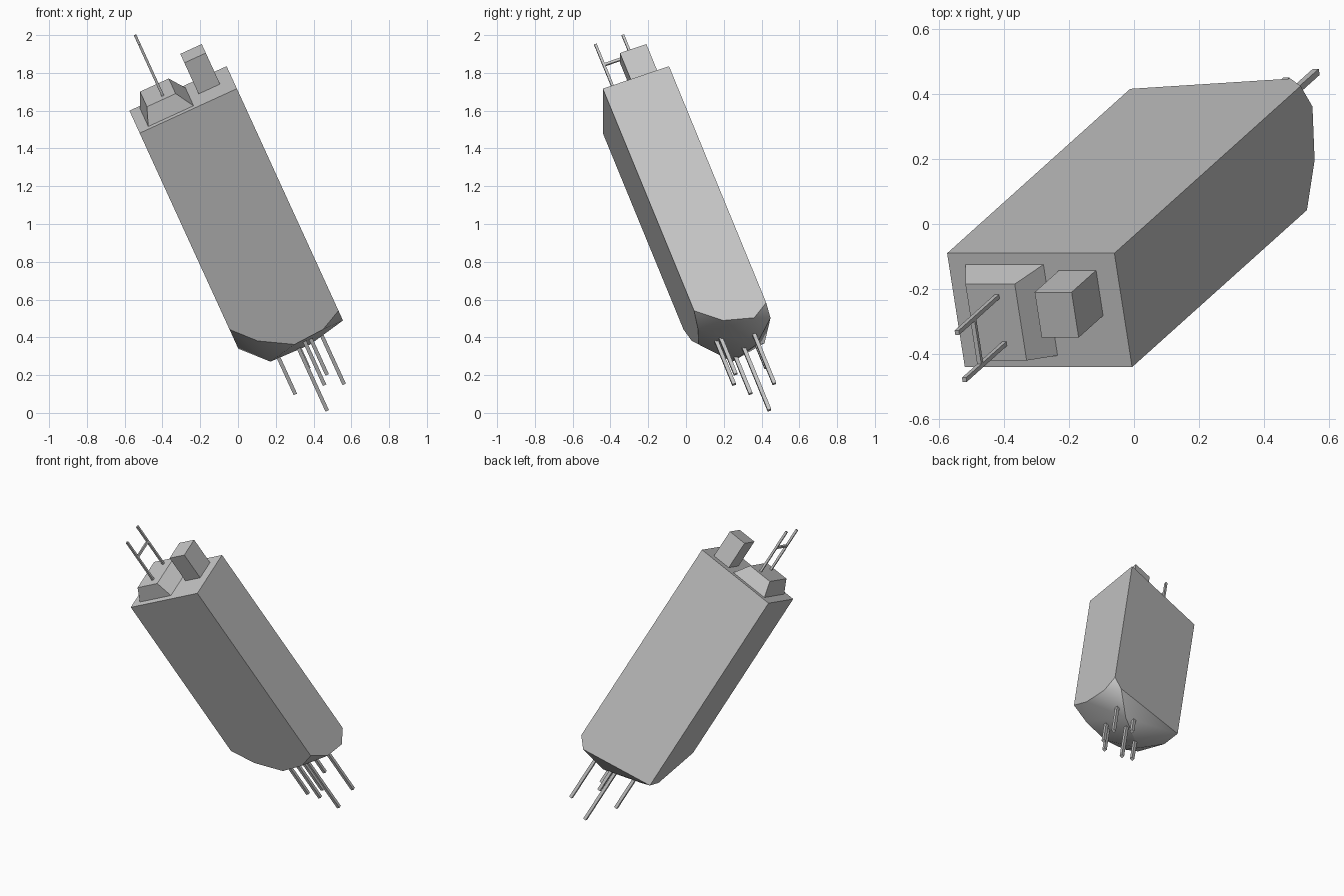
import bpy, bmesh, math
from mathutils import Vector, Matrix

if "Cube" in bpy.data.objects:
    bpy.data.objects.remove(bpy.data.objects["Cube"])

grey = bpy.data.materials.new("plain_grey")
grey.use_nodes = True
COL = (0.55, 0.55, 0.55, 1)
grey.diffuse_color = COL
grey.node_tree.nodes["Principled BSDF"].inputs["Base Color"].default_value = COL

# Leaning frame: u runs along the roof, f towards the front, d down the tower
u = Vector((0.909, 0, 0.416)).normalized()
d = Vector((0.389, 0.35, -0.852))
d = (d - u * d.dot(u)).normalized()
f = d.cross(u)
FRAME = Matrix((u, f, d)).transposed().to_4x4()
FRAME.translation = (-0.575, -0.09, 1.60)
W, D = 0.566, 0.374


def hull(name, points, smooth=False):
    """Convex solid around points given in the leaning frame."""
    bm = bmesh.new()
    for p in points:
        bm.verts.new(FRAME @ Vector(p))
    res = bmesh.ops.convex_hull(bm, input=bm.verts[:])
    loose = [v for v in bm.verts if not v.link_faces]
    bmesh.ops.delete(bm, geom=loose, context='VERTS')
    bmesh.ops.dissolve_limit(bm, angle_limit=math.radians(1),
                             verts=bm.verts[:], edges=bm.edges[:])
    bmesh.ops.recalc_face_normals(bm, faces=bm.faces[:])
    me = bpy.data.meshes.new(name)
    bm.to_mesh(me)
    bm.free()
    me.materials.append(grey)
    ob = bpy.data.objects.new(name, me)
    bpy.context.collection.objects.link(ob)
    if smooth:
        bpy.ops.object.select_all(action='DESELECT')
        ob.select_set(True)
        bpy.context.view_layer.objects.active = ob
        bpy.ops.object.shade_smooth_by_angle(angle=math.radians(35))
    return ob


def rect(u0, u1, f0, f1, level):
    return [(a, b, level) for a in (u0, u1) for b in (f0, f1)]


def box(name, u0, u1, f0, f1, l0, l1):
    return hull(name, rect(u0, u1, f0, f1, l0) + rect(u0, u1, f0, f1, l1))


def rod(name, cu, cf, l0, l1, r):
    return box(name, cu - r, cu + r, cf - r, cf + r, l0, l1)


# Tower with its rounded, uneven underside
underside = [
    (0, D, 1.22), (0.11, D, 1.345), (0.28, D, 1.45), (0.45, D, 1.44), (W, D, 1.38),
    (W, 0.25, 1.487), (W, 0.09, 1.53), (W, 0, 1.47), (0.504, 0, 1.535),
    (0, 0, 1.445), (0, 0.12, 1.435),
    (0.126, 0.218, 1.54), (0.354, 0.1, 1.59),
]
hull("tower", rect(0, W, 0, D, 0) + underside, smooth=True)

# Roof hut with sloping sides, and chimney
hull("roof_hut", rect(0.056, 0.32, 0.037, 0.336, 0) + rect(0.093, 0.26, 0.065, 0.316, -0.097))
box("chimney", 0.37, 0.495, 0.056, 0.205, 0.0, -0.193)

# Aerial: two poles and a crossbar
for side, cf in (("back", 0.106), ("front", 0.261)):
    rod("aerial_pole_" + side, 0.194, cf, -0.08, -0.414, 0.007)
box("aerial_crossbar", 0.187, 0.201, 0.106, 0.261, -0.28, -0.294)

# Broken rods hanging below
rods = [(0.174, 0.2, 1.77), (0.291, 0.159, 1.945), (0.431, 0.103, 1.87),
        (0.335, 0.289, 1.758), (0.37, 0.266, 1.72), (0.296, 0.089, 1.71)]
for i, (cu, cf, end) in enumerate(rods):
    rod(f"hanging_rod_{i + 1}", cu, cf, 1.4, end, 0.01)
